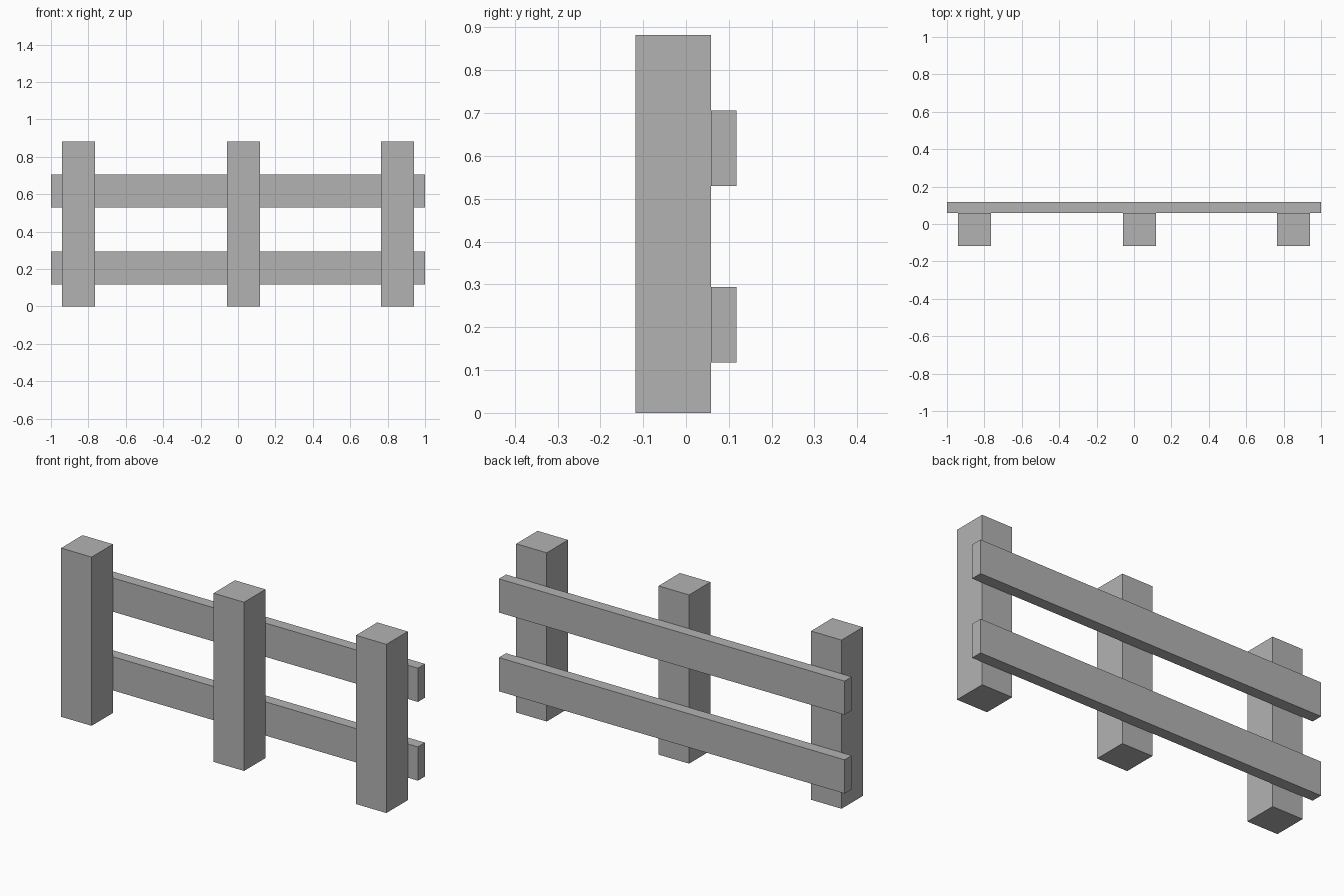
import bpy

# Remove the default cube
cube = bpy.data.objects.get("Cube")
if cube:
    bpy.data.objects.remove(cube, do_unlink=True)

U = 2 / 34  # fence module; the rails are 34 modules long

# Plain grey
grey = bpy.data.materials.new("grey")
grey.use_nodes = True
colour = (0.45, 0.45, 0.45, 1)
grey.diffuse_color = colour
grey.node_tree.nodes["Principled BSDF"].inputs["Base Color"].default_value = colour


def box(name, low, high):
    """Add a box between two corners given in modules."""
    centre = [(a + b) / 2 * U for a, b in zip(low, high)]
    size = [(b - a) * U for a, b in zip(low, high)]
    bpy.ops.mesh.primitive_cube_add(size=1, location=centre)
    part = bpy.context.object
    part.name = name
    part.scale = size
    bpy.ops.object.transform_apply(location=False, rotation=False, scale=True)
    part.data.materials.append(grey)


# Square posts, the middle one slightly off centre
for name, x in (("right_post", -16), ("middle_post", -1), ("left_post", 13)):
    box(name, (x, -2, 0), (x + 3, 1, 15))

# Rails fixed to the back of the posts
for name, z in (("lower_rail", 2), ("upper_rail", 9)):
    box(name, (-17, 1, z), (17, 2, z + 3))
